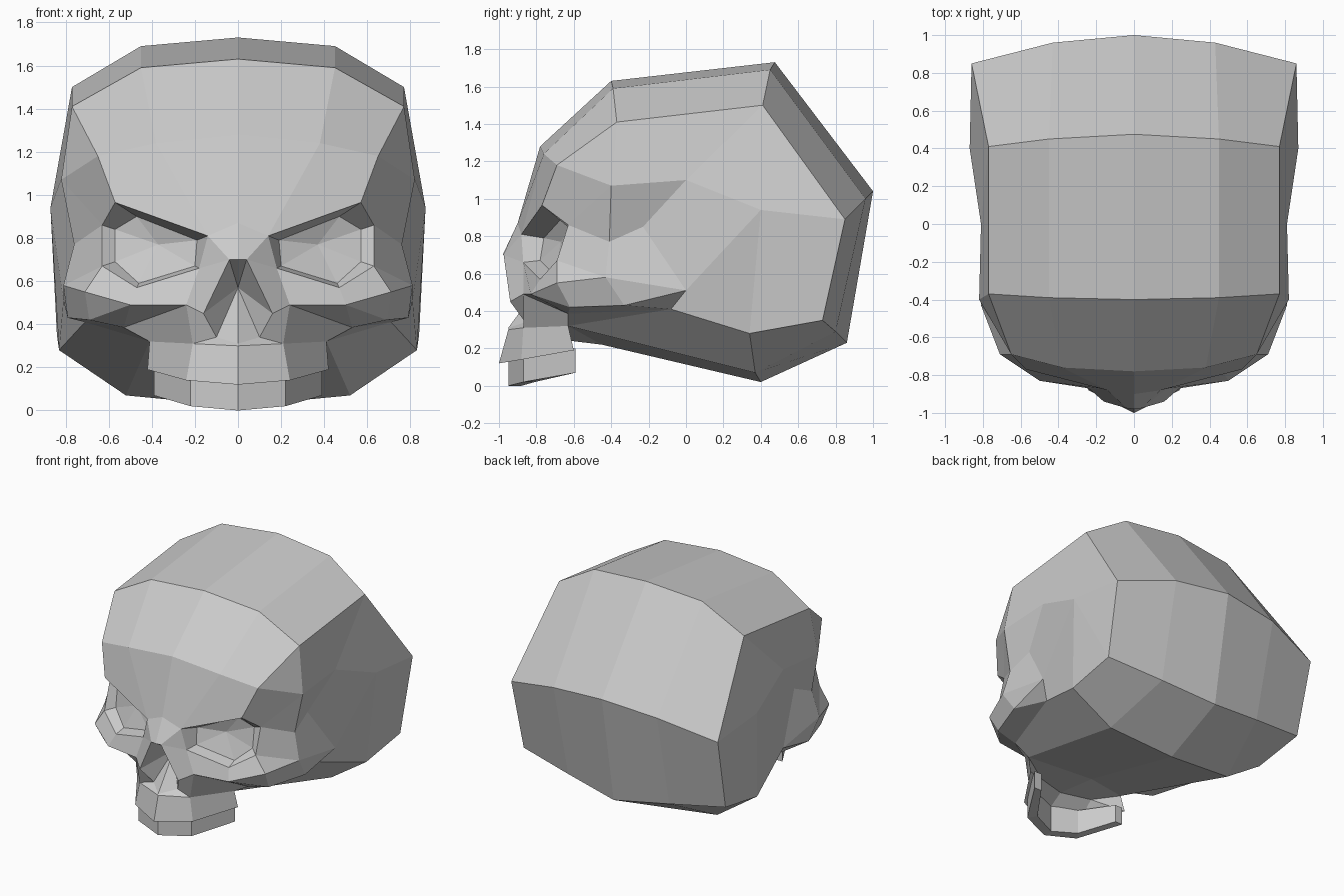
import bpy, bmesh

if "Cube" in bpy.data.objects:
    bpy.data.objects.remove(bpy.data.objects["Cube"])


def add(bm, pts):
    """Add a face and its mirror image; repeated points are dropped."""
    pts = list(dict.fromkeys(pts))
    if len(pts) < 3:
        return
    for side in (1, -1):
        bm.faces.new([bm.verts.new((side * x, y, z)) for x, y, z in pts])


def loft(bm, rows, ends=False):
    """Bridge neighbouring rows of points; repeated points collapse quads to triangles."""
    for r, s in zip(rows, rows[1:]):
        for i in range(len(r) - 1):
            add(bm, [r[i], r[i + 1], s[i + 1], s[i]])
    if ends:
        add(bm, [r[-1] for r in rows[:-1]])


def finish(bm, name):
    bmesh.ops.remove_doubles(bm, verts=bm.verts, dist=0.0005)
    bmesh.ops.recalc_face_normals(bm, faces=bm.faces)
    me = bpy.data.meshes.new(name)
    bm.to_mesh(me)
    bm.free()
    bpy.context.collection.objects.link(bpy.data.objects.new(name, me))


bm = bmesh.new()

# Braincase: rows run from brow over the crown to the base, midline to side
glabella, brow_in, brow_out = (0, -.90, .87), (.14, -.88, .81), (.57, -.77, .965)
base_mid, jaw_back, ear_low = (0, -.45, .22), (.41, -.63, .32), (.71, -.08, .41)
case = [
    [glabella, brow_in, brow_out],
    [(0, -.78, 1.28), (.38, -.76, 1.24), (.65, -.69, 1.18)],
    [(0, -.40, 1.63), (.45, -.39, 1.59), (.77, -.37, 1.41)],
    [(0, .475, 1.73), (.45, .45, 1.69), (.77, .41, 1.50)],
    [(0, 1.0, 1.04), (.43, .96, 1.0), (.86, .85, .89)],
    [(0, .86, .23), (.42, .80, .29), (.84, .73, .35)],
    [(0, .40, .02), (.52, .37, .07), (.83, .34, .28)],
    [base_mid, jaw_back, ear_low],
]
loft(bm, case)

# Temples: outer edge of the braincase to the side bulge and the hollow
rim_out, cheek_back, hollow = (.63, -.63, .86), (.76, -.41, .77), (.74, -.23, .85)
t1, t2, bulge, ear = (.82, -.40, 1.07), (.81, 0, 1.10), (.87, .40, .94), (.81, 0, .51)
loft(bm, [
    [r[-1] for r in case],
    [rim_out, t1, t1, t2, bulge, bulge, bulge, ear],
    [rim_out, cheek_back, cheek_back, hollow, ear, ear, ear, ear],
])

# Cheekbones: upper face, outer face, then the underside
rim_nose, rim_low, rim_side = (.18, -.87, .66), (.47, -.78, .57), (.63, -.69, .67)
ch0, ch1, ch2, ch3 = (.24, -.87, .49), (.50, -.83, .49), (.71, -.69, .55), (.81, -.43, .58)
lo1, lo2, under = (.69, -.62, .42), (.79, -.33, .43), (.53, -.63, .385)
jaw0, jaw1 = (0, -.95, .30), (.21, -.87, .31)
loft(bm, [[rim_nose, rim_low, rim_side, rim_side, rim_out],
          [ch0, ch1, ch2, ch3, cheek_back]])
loft(bm, [[ch1, ch2, ch3], [lo1, lo1, lo2]])
loft(bm, [[cheek_back, hollow], [ch3, ear], [lo2, ear]])
loft(bm, [[ch0, ch1, lo1, lo2, ear], [ch0, under, under, ear_low, ear_low]])
loft(bm, [[ch0, under, ear_low], [jaw1, jaw_back, ear_low]])

# Eye sockets: rim, inner ring, back
rim = [brow_in, brow_out, rim_out, rim_side, rim_low, rim_nose, brow_in]
ring = [(.19, -.76, .79), (.47, -.66, .90), (.57, -.62, .84),
        (.57, -.64, .69), (.46, -.70, .59), (.20, -.78, .67)]
ring.append(ring[0])
loft(bm, [rim, ring, [(.37, -.67, .77)] * 7])

# Nose bridge and nasal opening
n0, n1, n2, n3 = (0, -.98, .70), (.04, -.975, .70), (.16, -.94, .45), (.10, -.86, .34)
opening = [n0, n1, n1, n2, n3, (0, -.95, .31)]
loft(bm, [[glabella, brow_in, rim_nose, ch0, jaw1, jaw0], opening, [(0, -.76, .57)] * 6])

# Upper jaw and palate
g0, g1, g2 = (0, -1.0, .12), (.24, -.88, .14), (.42, -.60, .19)
loft(bm, [[jaw0, jaw1, jaw_back], [g0, g1, g2],
          [(0, -.78, .26), (.22, -.72, .26), g2], [base_mid, jaw_back, jaw_back]])
finish(bm, "skull")

# Upper teeth: a curved band
bm = bmesh.new()
outer = [(0, -.95, 0), (.22, -.87, .02), (.39, -.59, .07)]
inner = [(0, -.88, 0), (.18, -.81, .02), (.33, -.59, .07)]
top = lambda row: [(x, y, .2) for x, y, z in row]
loft(bm, [top(outer), outer, inner, top(inner), top(outer)], ends=True)
finish(bm, "upper_teeth")
